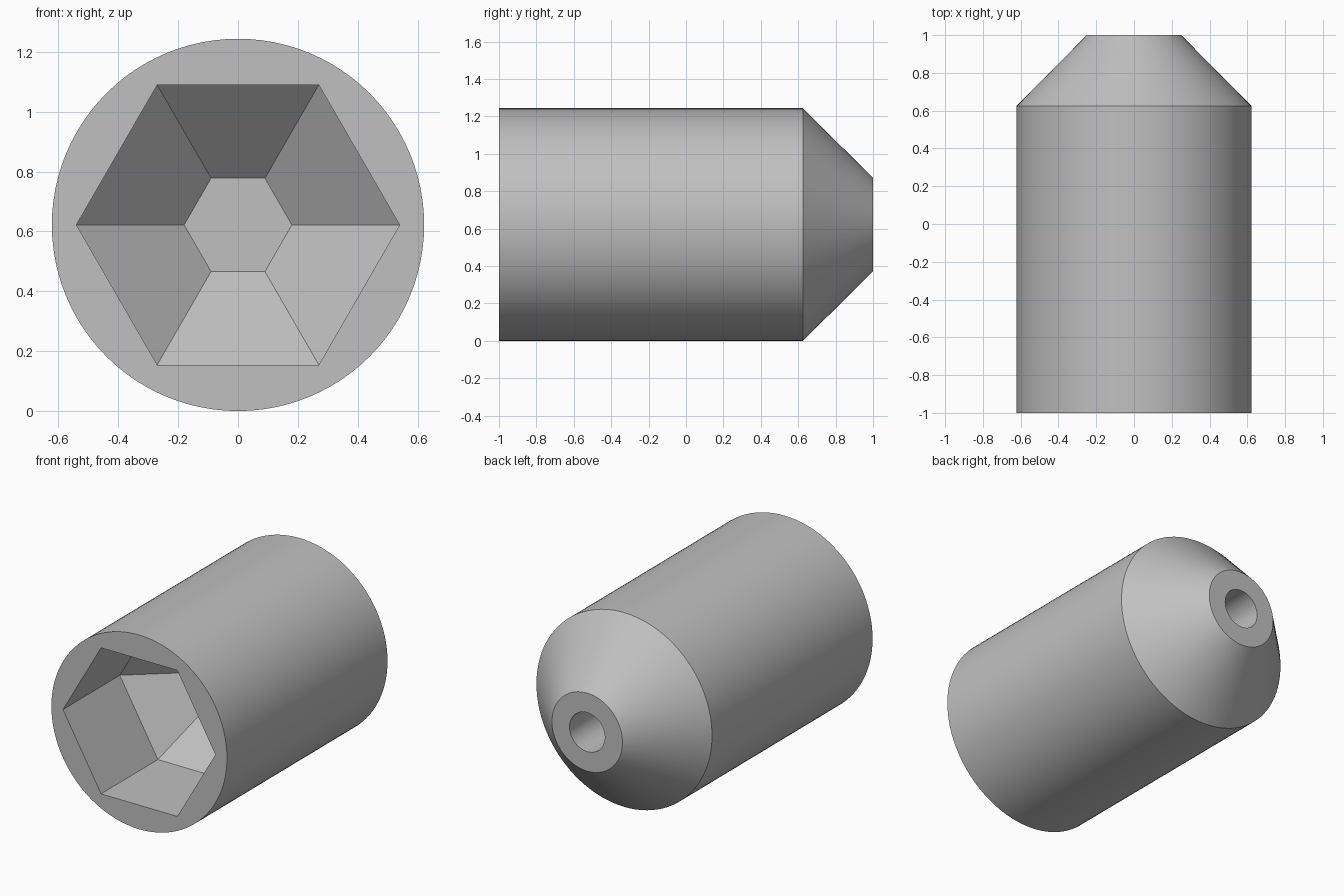
import bpy, bmesh, math

if "Cube" in bpy.data.objects:
    bpy.data.objects.remove(bpy.data.objects["Cube"])

N = 96            # segments around the round surfaces
R = 0.622         # body radius
CZ = R            # height of the long axis
bm = bmesh.new()


def ring(radius, y, n):
    """Ring of vertices around the long (y) axis."""
    return [bm.verts.new((radius * math.cos(2 * math.pi * i / n), y,
                          CZ + radius * math.sin(2 * math.pi * i / n)))
            for i in range(n)]


def bridge(a, b):
    """Quads between two rings of equal size."""
    n = len(a)
    for i in range(n):
        j = (i + 1) % n
        bm.faces.new((a[i], a[j], b[j], b[i]))


def skin(profile, n):
    """Stack rings along a (radius, y) profile and cap the last one."""
    rings = [ring(r, y, n) for r, y in profile]
    for a, b in zip(rings, rings[1:]):
        bridge(a, b)
    bm.faces.new(rings[-1])
    return rings[0]


# Round body, tapered nose and blind hole in the nose
outer = skin([(R, -1), (R, 0.625), (0.25, 1), (0.125, 1), (0.125, 0.5)], N)
# Hexagonal socket: straight walls, then a tapered bottom with a flat floor
socket = skin([(0.54, -1), (0.54, -0.425), (0.18, -0.12)], 6)

# Flat front face between the circle and the hexagon, one piece per side
step = N // 6
for k in range(6):
    arc = [outer[(k * step + i) % N] for i in range(step + 1)]
    bm.faces.new(arc + [socket[(k + 1) % 6], socket[k]])

bmesh.ops.recalc_face_normals(bm, faces=bm.faces)
# Merge the front face pieces' shading by keeping them exactly coplanar
mesh = bpy.data.meshes.new("socket_body")
bm.to_mesh(mesh)
bm.free()

body = bpy.data.objects.new("socket_body", mesh)
bpy.context.collection.objects.link(body)

grey = bpy.data.materials.new("plain grey")
grey.diffuse_color = (0.53, 0.53, 0.53, 1)
grey.use_nodes = True
grey.node_tree.nodes["Principled BSDF"].inputs["Base Color"].default_value = grey.diffuse_color
mesh.materials.append(grey)

bpy.context.view_layer.objects.active = body
body.select_set(True)
bpy.ops.object.shade_smooth_by_angle(angle=math.radians(30))
